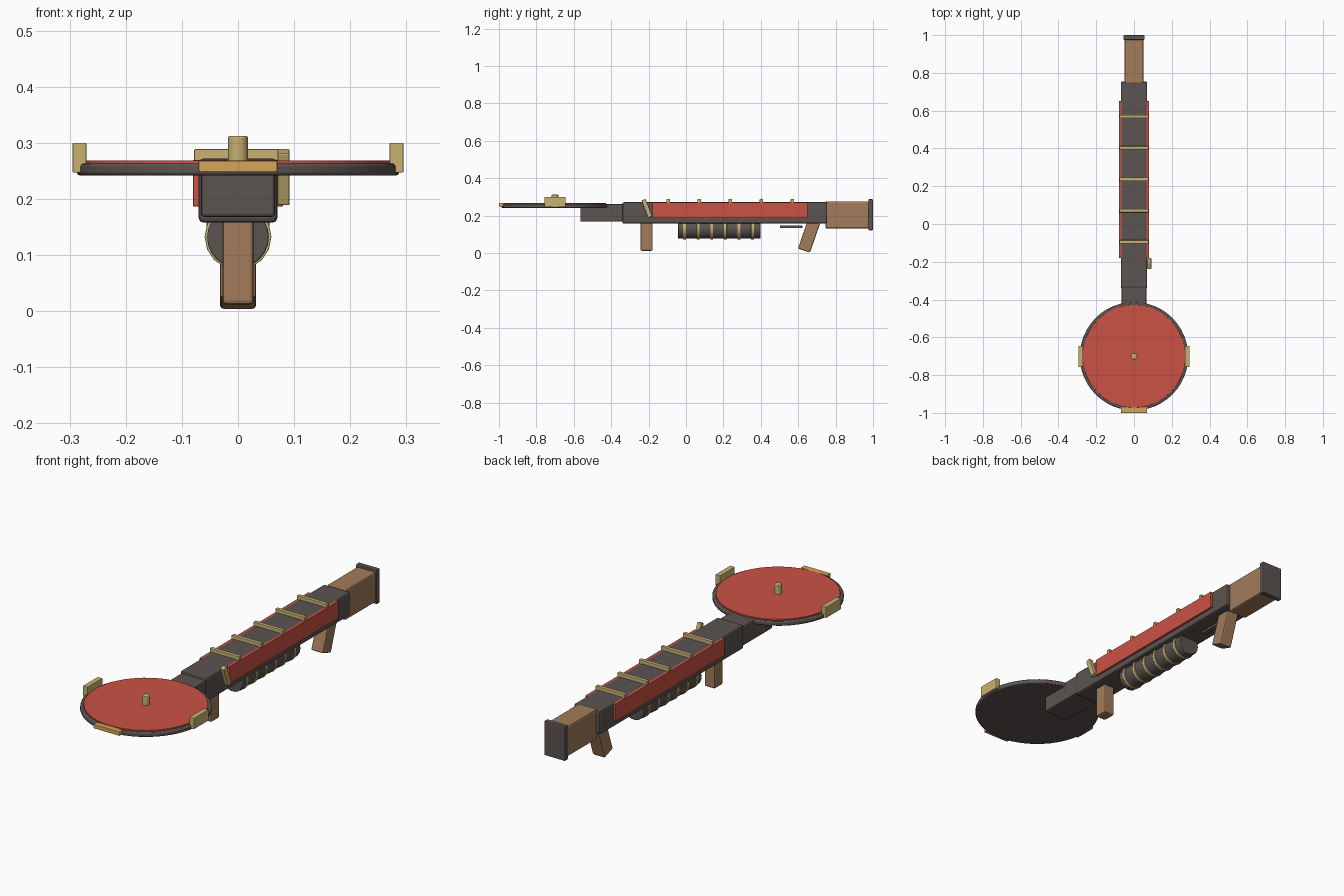
import bpy, math

if "Cube" in bpy.data.objects:
    bpy.data.objects.remove(bpy.data.objects["Cube"])

def mat(name, c):
    m = bpy.data.materials.new(name)
    m.diffuse_color = (*c, 1)
    m.use_nodes = True
    m.node_tree.nodes["Principled BSDF"].inputs["Base Color"].default_value = m.diffuse_color
    return m

DARK = mat("dark_iron", (0.105, 0.088, 0.082))
RED = mat("red_enamel", (0.60, 0.085, 0.06))
WOOD = mat("brown_wood", (0.36, 0.20, 0.105))
GOLD = mat("pale_brass", (0.58, 0.45, 0.17))
AMBER = mat("amber_brass", (0.65, 0.38, 0.10))

def finish(o, name, m, bevel):
    o.name = name
    o.data.materials.append(m)
    if bevel:
        b = o.modifiers.new("bevel", 'BEVEL')
        b.width, b.segments, b.limit_method = bevel, 2, 'ANGLE'
        b.angle_limit = math.radians(40)
    return o

def box(name, m, x, y, z, bevel=0.004, tilt=0):
    """Box from (min, max) ranges, tilted about x."""
    c = [(r[0] + r[1]) / 2 for r in (x, y, z)]
    bpy.ops.mesh.primitive_cube_add(size=1, location=c)
    o = bpy.context.object
    o.scale = [r[1] - r[0] for r in (x, y, z)]
    bpy.ops.object.transform_apply(location=False, rotation=False, scale=True)
    o.rotation_euler.x = math.radians(tilt)
    return finish(o, name, m, bevel)

def cyl(name, m, r, depth, loc, sides, along_y=False, bevel=0.0):
    rot = (math.pi / 2, 0, 0) if along_y else (0, 0, 0)
    bpy.ops.mesh.primitive_cylinder_add(vertices=sides, radius=r, depth=depth, location=loc, rotation=rot)
    bpy.ops.object.shade_smooth_by_angle(angle=math.radians(35))
    return finish(bpy.context.object, name, m, bevel)

# Main body and neck
box("main_body", DARK, (-.07, .07), (-.34, .755), (.158, .272), .008)
box("neck", DARK, (-.066, .066), (-.565, -.33), (.168, .262), .006)

# Big front disc with red face and centre pin
cyl("disc", DARK, .287, .021, (0, -.70, .2525), 48, bevel=.005)
cyl("disc_face", RED, .272, .010, (0, -.70, .264), 48, bevel=.001)
cyl("centre_pin", GOLD, .018, .05, (0, -.70, .287), 12, bevel=.003)

# Tabs on the disc rim
box("front_tab", AMBER, (-.07, .07), (-1.0, -.972), (.248, .268), .002)
for s, side in ((1, "right"), (-1, "left")):
    box(side + "_tab", GOLD, sorted((s * .27, s * .295)), (-.757, -.645), (.247, .30), .002)
    # Red side panels
    box(side + "_panel", RED, sorted((s * .065, s * .08)), (-.18, .65), (.187, .270), .001)

# Brass bands across the top
for i in range(5):
    y = -.095 + i * .166
    box(f"top_band_{i+1}", GOLD, (-.078, .078), (y - .009, y + .009), (.266, .289), .002)

# Side lever, right only
box("side_lever", GOLD, (.07, .092), (-.221, -.197), (.189, .289), .003, 21)

# Under-slung cylinder with rings
cyl("under_cylinder", DARK, .055, .44, (0, .178, .132), 24, True, .003)
for i in range(6):
    cyl(f"cylinder_ring_{i+1}", GOLD, .0595, .015, (0, -.008 + i * .0728, .133), 16, True, .001)

# Grips
box("front_grip", WOOD, (-.028, .028), (-.243, -.178), (.012, .17), .007)
box("rear_grip", WOOD, (-.032, .032), (.624, .692), (.009, .175), .006, -19)
box("trigger_guard", DARK, (-.012, .012), (.503, .622), (.133, .147), .002)

# Stock and butt plate
box("stock", WOOD, (-.05, .05), (.745, .98), (.131, .277), .008)
box("butt_plate", DARK, (-.056, .056), (.975, 1.0), (.122, .288), .005)
